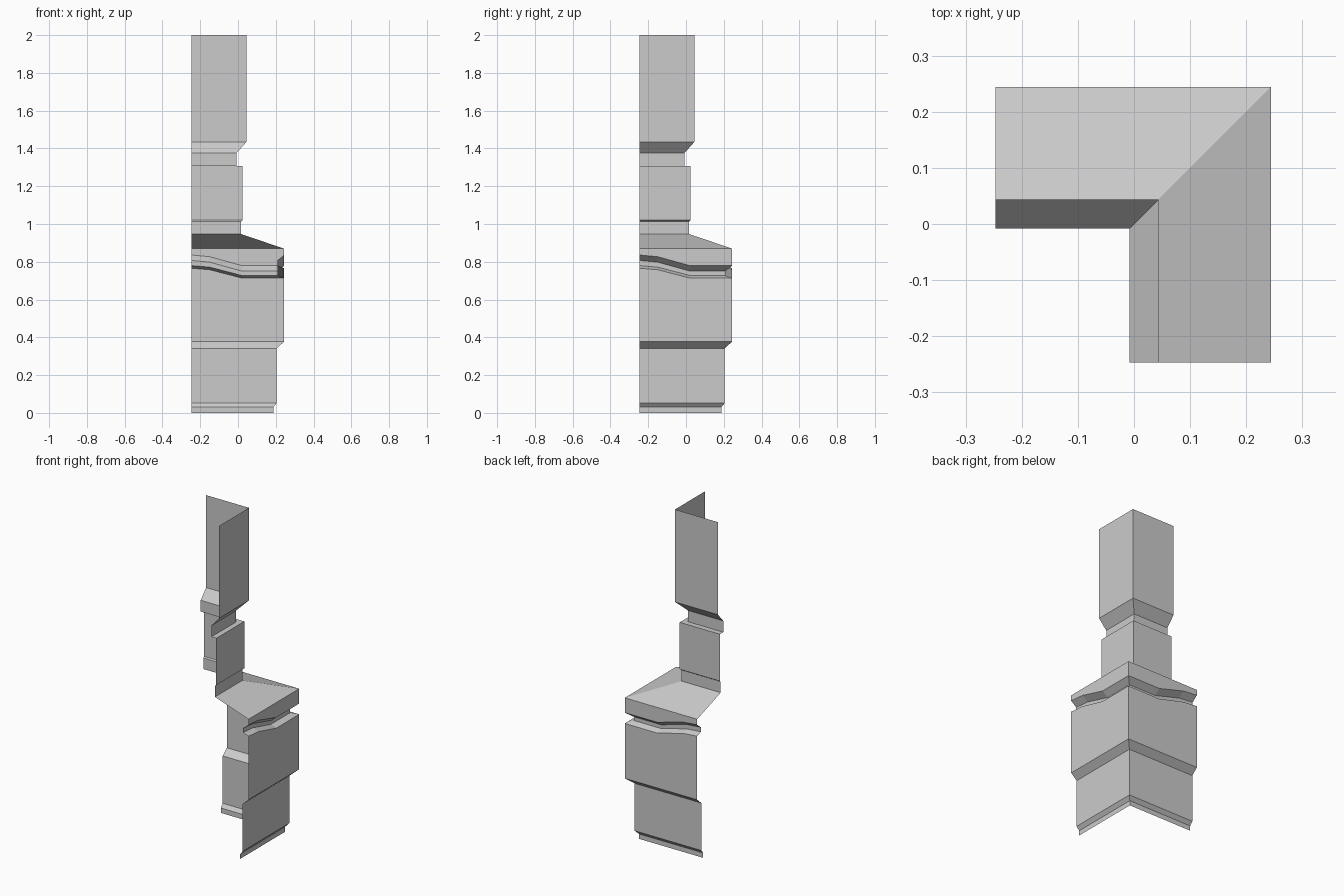
import bpy, bmesh

if "Cube" in bpy.data.objects:
    bpy.data.objects.remove(bpy.data.objects["Cube"])

END = -0.247  # free ends of both walls


def corner_strip(name, profile, stops):
    """Sweep (offset, z, wave) rows along two walls meeting at a mitred corner.
    stops: (position along wall, rise applied to rows with wave = 1)."""
    bm = bmesh.new()
    rows = []
    for d, z, wave in profile:
        left = [(p, d, z + rise * wave) for p, rise in stops]
        right = [(d, p, z + rise * wave) for p, rise in reversed(stops)]
        rows.append([bm.verts.new(c) for c in left + [(d, d, z)] + right])
    for low, high in zip(rows, rows[1:]):
        for i in range(len(low) - 1):
            bm.faces.new((low[i + 1], low[i], high[i], high[i + 1]))
    bm.normal_update()
    mesh = bpy.data.meshes.new(name)
    bm.to_mesh(mesh)
    bm.free()
    obj = bpy.data.objects.new(name, mesh)
    bpy.context.collection.objects.link(obj)
    return obj


straight = [(END, 0)]
waved = [(END, 0.057), (-0.15, 0.048), (0.023, 0)]

# Stepped plinth at the foot
corner_strip("plinth", [(0.187, 0, 0), (0.187, 0.03, 0), (0.205, 0.052, 0),
                        (0.205, 0.342, 0), (0.244, 0.377, 0)], straight)

# Wide belt with a groove that rises towards the free ends
corner_strip("grooved_belt", [(0.244, 0.377, 0), (0.244, 0.713, 0.93),
                              (0.208, 0.727, 0.93), (0.208, 0.75, 1),
                              (0.244, 0.779, 1), (0.244, 0.87, 0)], waved)

# Sloped sill, middle panel, recessed neck and upper wall
corner_strip("sill_slope", [(0.244, 0.87, 0), (0.017, 0.946, 0)], straight)
corner_strip("middle_panel", [(0.017, 0.946, 0), (0.017, 1.014, 0), (0.025, 1.02, 0),
                              (0.025, 1.307, 0), (-0.008, 1.307, 0)], straight)
corner_strip("upper_wall", [(-0.008, 1.307, 0), (-0.008, 1.376, 0),
                            (0.044, 1.434, 0), (0.044, 2.0, 0)], straight)
